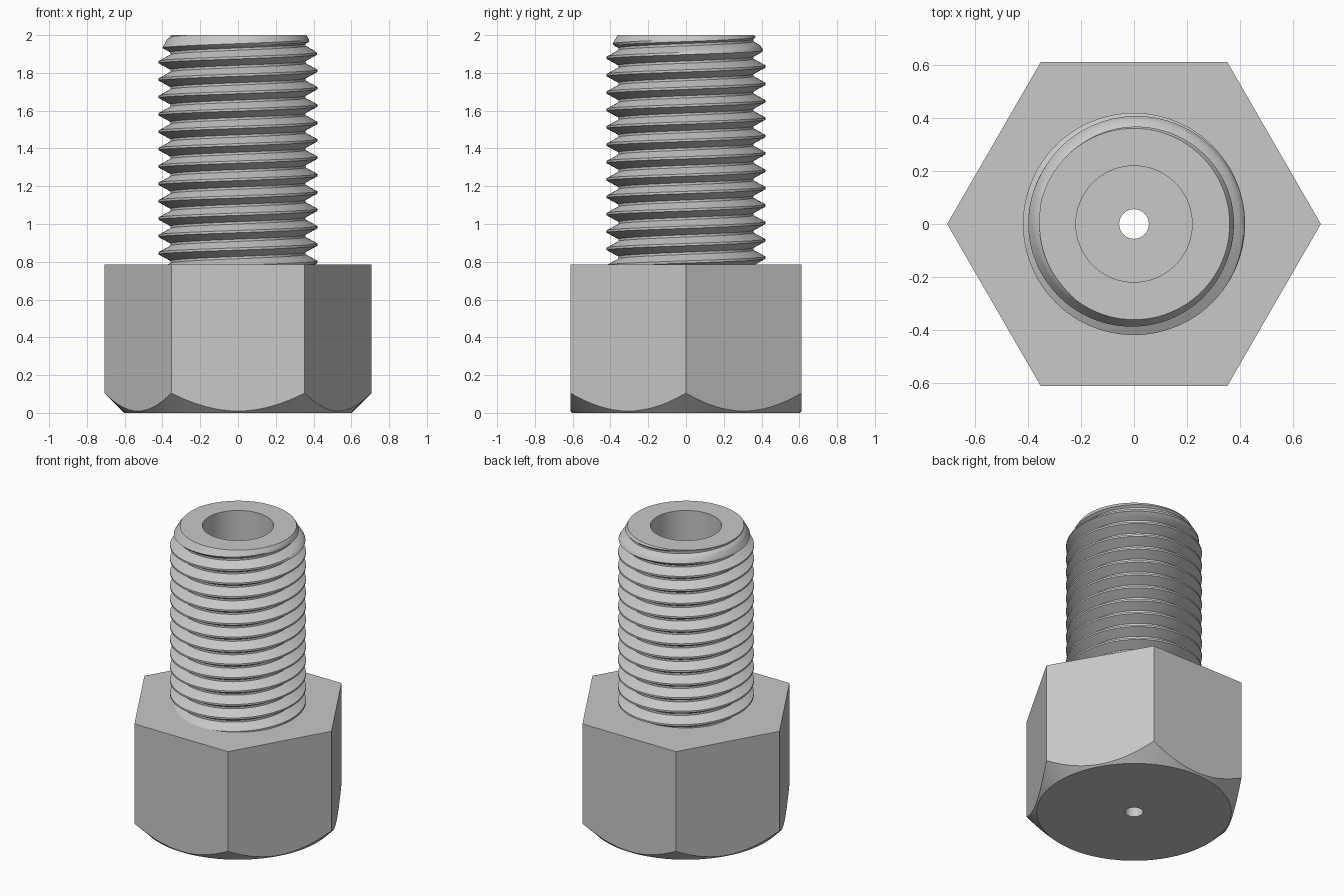
import bpy
import bmesh
from math import pi, cos, sin, radians

cube = bpy.data.objects.get("Cube")
if cube:
    bpy.data.objects.remove(cube, do_unlink=True)

SEGMENTS = 96
HEAD_TOP, TOP = 0.785, 2.0
HEX_APOTHEM, CHAMFER_RADIUS = 0.612, 0.602
CREST, ROOT = 0.42, 0.358
PITCH, FIRST_CREST = 0.092, 1.857
BORE, BORE_FLOOR, HOLE = 0.22, 0.4, 0.056

steel = bpy.data.materials.new("steel grey")
steel.use_nodes = True
colour = (0.58, 0.58, 0.58, 1)
steel.diffuse_color = colour
steel.node_tree.nodes["Principled BSDF"].inputs["Base Color"].default_value = colour


def loft(name, rows):
    """Skin rings given as functions of the angle returning (radius, height)."""
    bm = bmesh.new()
    rings = []
    for row in rows:
        ring = []
        for i in range(SEGMENTS + 1):
            t = 2 * pi * i / SEGMENTS
            r, z = row(t)
            ring.append(bm.verts.new((r * cos(t), r * sin(t), z)))
        rings.append(ring)
    for low, high in zip(rings, rings[1:]):
        for i in range(SEGMENTS):
            bm.faces.new((low[i], low[i + 1], high[i + 1], high[i]))
    bmesh.ops.remove_doubles(bm, verts=bm.verts, dist=1e-5)
    mesh = bpy.data.meshes.new(name)
    bm.to_mesh(mesh)
    bm.free()
    mesh.materials.append(steel)
    obj = bpy.data.objects.new(name, mesh)
    bpy.context.collection.objects.link(obj)
    bpy.ops.object.select_all(action="DESELECT")
    obj.select_set(True)
    bpy.context.view_layer.objects.active = obj
    bpy.ops.object.shade_smooth_by_angle(angle=radians(30))
    return obj


def circle(r, z):
    return lambda t: (r, z)


# Hexagonal head, its lower corners cut by a cone
def hex_radius(t):
    return HEX_APOTHEM / cos(t % (pi / 3) - pi / 6)


loft("hex_head", [
    circle(HOLE, 0),
    circle(CHAMFER_RADIUS, 0),
    lambda t: (hex_radius(t), hex_radius(t) - CHAMFER_RADIUS),
    lambda t: (hex_radius(t), HEAD_TOP),
    circle(0.34, HEAD_TOP),
])


# Right-handed thread, its tip cut by a cone
def crest_height(t):
    return FIRST_CREST + PITCH * (t - pi) / (2 * pi)


def thread_radius(t, z):
    phase = (z - crest_height(t)) / PITCH
    distance = abs(phase - round(phase)) * PITCH
    flank = min(max((distance - 0.006) / 0.034, 0), 1)
    r = CREST + (ROOT - CREST) * flank
    return min(r, 0.362 + (TOP - z) * 0.58)


def thread_row(turn, offset):
    def row(t):
        z = crest_height(t) + turn * PITCH + offset
        z = min(max(z, HEAD_TOP), TOP)
        return thread_radius(t, z), z
    return row


offsets = [-0.006, 0.006, 0.017, 0.029, 0.040, 0.052, 0.063, 0.075]
rows = [thread_row(n, o) for n in range(-14, 4) for o in offsets]

# Blind bore and the narrow hole through the head
rows += [circle(BORE, TOP), circle(BORE, BORE_FLOOR),
         circle(HOLE, BORE_FLOOR), circle(HOLE, 0)]
loft("threaded_shank", rows)
